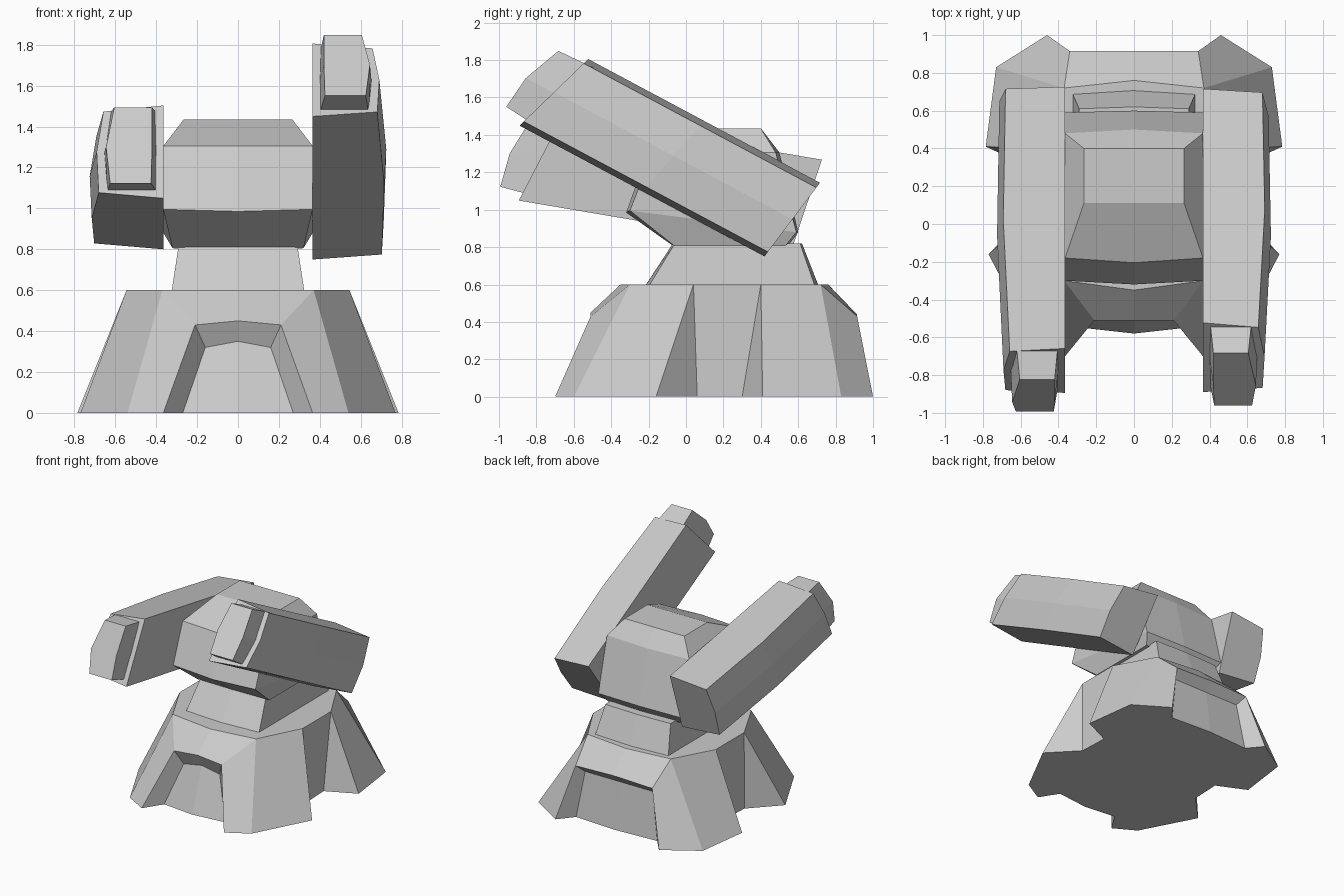
import bpy
import bmesh
from math import radians

cube = bpy.data.objects.get("Cube")
if cube:
    bpy.data.objects.remove(cube, do_unlink=True)

grey = bpy.data.materials.new("light_grey_metal")
grey.use_nodes = True
colour = (0.6, 0.6, 0.6, 1)
grey.diffuse_color = colour
grey.node_tree.nodes["Principled BSDF"].inputs["Base Color"].default_value = colour


def finish(name, bm):
    """Turn a bmesh into a flat-shaded, painted object."""
    bmesh.ops.recalc_face_normals(bm, faces=bm.faces[:])
    mesh = bpy.data.meshes.new(name)
    bm.to_mesh(mesh)
    bm.free()
    mesh.materials.append(grey)
    obj = bpy.data.objects.new(name, mesh)
    bpy.context.collection.objects.link(obj)
    return obj


def half_shell(name, points, faces):
    """Build the +x half from named corners and mirror it into a closed part."""
    bm = bmesh.new()
    verts = {key: bm.verts.new(co) for key, co in points.items()}
    for face in faces:
        bm.faces.new([verts[key] for key in face.split()])
    mirrored = bmesh.ops.duplicate(bm, geom=bm.verts[:] + bm.edges[:] + bm.faces[:])
    copies = [g for g in mirrored["geom"] if isinstance(g, bmesh.types.BMVert)]
    for v in copies:
        v.co.x = -v.co.x
    bmesh.ops.remove_doubles(bm, verts=bm.verts[:], dist=0.0005)
    return finish(name, bm)


def loft(name, rings):
    """Skin a row of matching rings and cap both ends."""
    bm = bmesh.new()
    rows = [[bm.verts.new(co) for co in ring] for ring in rings]
    count = len(rows[0])
    for a, b in zip(rows, rows[1:]):
        for i in range(count):
            j = (i + 1) % count
            bm.faces.new((a[i], a[j], b[j], b[i]))
    bm.faces.new(rows[0])
    bm.faces.new(rows[-1])
    return finish(name, bm)


# Base: spreading feet, arched recesses front and back, wedge recesses at the sides
ground, deck = 0, 0.6
half_shell("base", {
    "deck_front": (0, -0.35, deck), "deck_fore": (0.37, -0.3, deck),
    "deck_side_fore": (0.545, 0.04, deck), "deck_side_aft": (0.545, 0.4, deck),
    "deck_aft": (0.37, 0.72, deck), "deck_back": (0, 0.76, deck),
    "front_arch_mid": (0, -0.51, 0.45), "front_arch": (0.21, -0.51, 0.43),
    "front_panel_mid": (0, -0.46, 0.35), "front_panel": (0.16, -0.46, 0.32),
    "front_sill_mid": (0, -0.58, ground), "front_sill": (0.27, -0.55, ground),
    "front_toe": (0.365, -0.7, ground), "front_heel": (0.54, -0.6, ground),
    "front_foot_side": (0.77, -0.16, ground),
    "side_sill_fore": (0.56, 0.06, ground), "side_sill_aft": (0.55, 0.3, ground),
    "back_foot_side": (0.785, 0.41, ground), "back_heel": (0.73, 0.83, ground),
    "back_toe": (0.46, 1, ground),
    "back_sill": (0.36, 0.88, ground), "back_sill_mid": (0, 0.9, ground),
    "back_arch_mid": (0, 0.915, 0.44), "back_arch": (0.34, 0.915, 0.43),
    "back_panel_mid": (0, 0.85, 0.37), "back_panel": (0.3, 0.85, 0.37),
}, [
    "deck_front deck_fore deck_side_fore deck_side_aft deck_aft deck_back",
    "front_arch_mid front_arch deck_fore deck_front",
    "front_panel_mid front_panel front_arch front_arch_mid",
    "front_sill_mid front_sill front_panel front_panel_mid",
    "front_sill front_toe front_arch front_panel",
    "front_toe front_heel deck_fore front_arch",
    "front_heel front_foot_side deck_side_fore deck_fore",
    "front_foot_side side_sill_fore deck_side_fore",
    "side_sill_fore side_sill_aft deck_side_aft deck_side_fore",
    "side_sill_aft back_foot_side deck_side_aft",
    "back_foot_side back_heel deck_aft deck_side_aft",
    "back_heel back_toe back_arch deck_aft",
    "back_toe back_sill back_panel back_arch",
    "back_sill back_sill_mid back_panel_mid back_panel",
    "back_panel back_panel_mid back_arch_mid back_arch",
    "back_arch back_arch_mid deck_back deck_aft",
    "front_sill_mid front_sill front_toe front_heel front_foot_side side_sill_fore "
    "side_sill_aft back_foot_side back_heel back_toe back_sill back_sill_mid",
])


# Neck: tapered block with slightly bowed front and back
def neck_ring(half, front, back, bow, z):
    return [(-half, front, z), (0, front - bow, z), (half, front, z),
            (half, back, z), (0, back + bow, z), (-half, back, z)]


loft("neck", [neck_ring(0.325, -0.2, 0.69, 0.02, deck - 0.01),
              neck_ring(0.29, -0.06, 0.61, 0.01, 0.82)])

# Head: bevelled hood with an undercut chin
wide, narrow, roof = 0.365, 0.265, 1.435
half_shell("head", {
    "lip_mid": (0, -0.32, 0.985), "lip": (wide, -0.3, 0.995),
    "brow_mid": (0, -0.205, 1.305), "brow": (wide, -0.18, 1.305),
    "chin_mid": (0, -0.06, 0.8), "chin": (0.32, -0.06, 0.805),
    "roof_mid": (0, 0.11, roof), "roof_fore": (narrow, 0.11, roof),
    "roof_back_mid": (0, 0.4, roof), "roof_aft": (narrow, 0.4, roof),
    "nape_mid": (0, 0.5, 1.305), "nape": (wide, 0.48, 1.305),
    "tail_mid": (0, 0.6, 0.88), "tail": (wide, 0.59, 0.88),
    "under_mid": (0, 0.54, 0.8), "under": (0.32, 0.53, 0.805),
}, [
    "lip_mid lip brow brow_mid", "chin_mid chin lip lip_mid",
    "brow_mid brow roof_fore roof_mid", "roof_mid roof_fore roof_aft roof_back_mid",
    "roof_back_mid roof_aft nape nape_mid", "nape_mid nape tail tail_mid",
    "tail_mid tail under under_mid", "under_mid under chin chin_mid",
    "brow nape roof_aft roof_fore", "lip tail nape brow", "chin under tail lip",
])


# Arms: bowed outer side, each pitched about its lower rear edge
def add_arm(label, side, pitch, y, z):
    # Profile entries are (x, height, share of the outward bow)
    profile = [(wide, 0, 0), (0.715, 0.03, 1), (0.725, 0.245, 1),
               (0.692, 0.455, 1), (wide, 0.487, 0)]

    def section(start, slant, bow):
        return [(side * (x - bow * k), start + slant * h, h) for x, h, k in profile]

    arm = loft(label + "_arm", [section(-1.485, 0.32, 0.034),
                                section(-0.74, 0.235, 0), section(0, 0.155, 0.012)])

    # Muzzle block standing out of the arm's front face
    root = [(side * x, -1.43 + 0.32 * h, h) for x, h in (
        (0.395, 0.04), (0.64, 0.04), (0.655, 0.24),
        (0.625, 0.46), (0.4, 0.46), (0.395, 0.24))]
    tip = [(side * x, u, h) for x, u, h in (
        (0.425, -1.595, 0.056), (0.625, -1.595, 0.056), (0.645, -1.575, 0.24),
        (0.605, -1.49, 0.45), (0.42, -1.49, 0.45), (0.42, -1.575, 0.24))]
    muzzle = loft(label + "_muzzle", [root, tip])

    for obj in (arm, muzzle):
        obj.location = (0, y, z)
        obj.rotation_euler.x = -radians(pitch)


add_arm("left", 1, 28.1, 0.42, 0.75)
add_arm("right", -1, 9.65, 0.57, 0.8)
